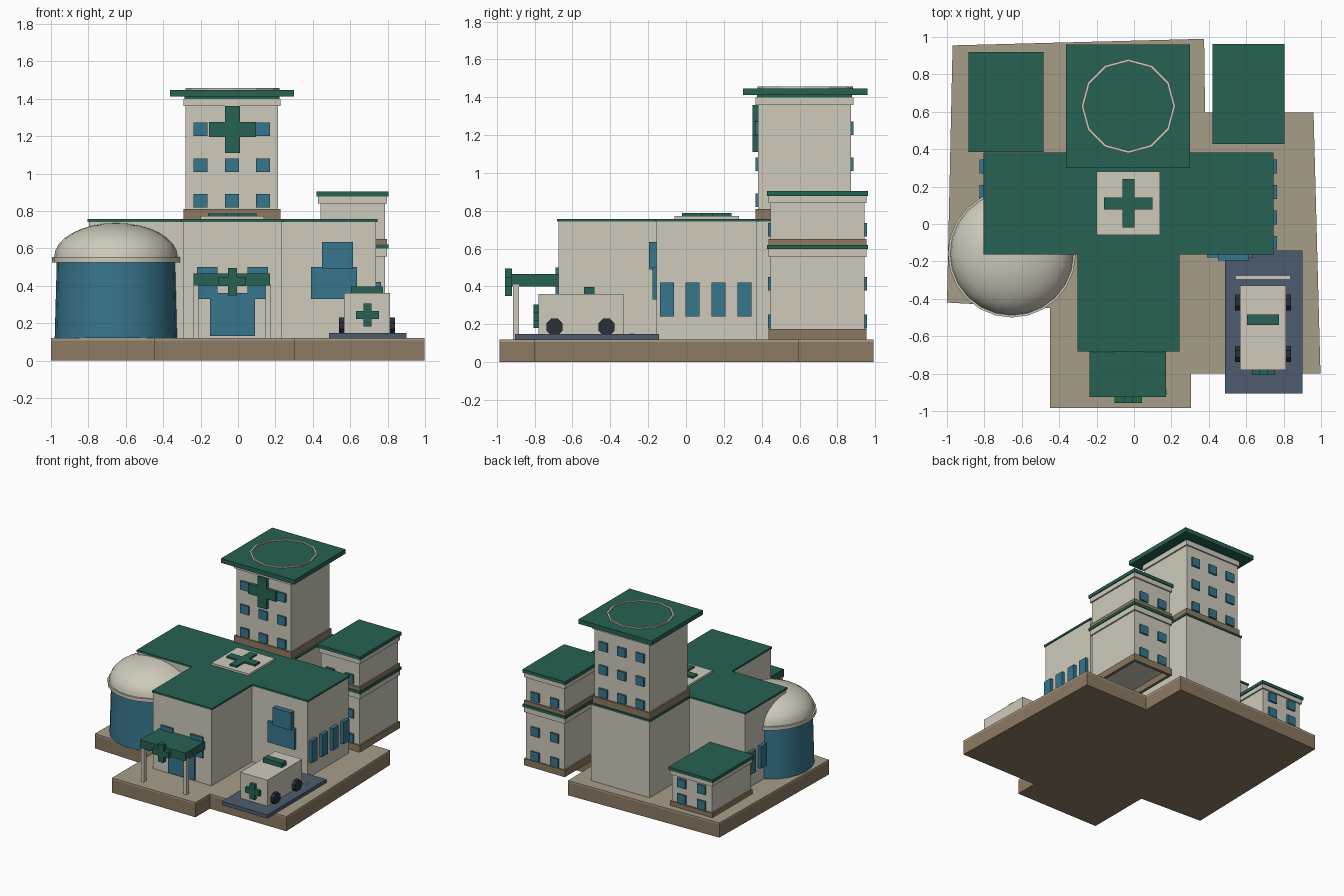
import bpy, bmesh, math

if "Cube" in bpy.data.objects:
    bpy.data.objects.remove(bpy.data.objects["Cube"])

COLORS = {
    "cream": (0.62, 0.60, 0.50), "green": (0.02, 0.12, 0.085), "blue": (0.038, 0.18, 0.262),
    "tan": (0.39, 0.34, 0.25), "brown": (0.26, 0.195, 0.122),
    "slate": (0.076, 0.107, 0.162), "dark": (0.021, 0.03, 0.038),
}
MATS = {}
for key, rgb in COLORS.items():
    MATS[key] = bpy.data.materials.new(key)
    MATS[key].diffuse_color = (*rgb, 1)


def finish(name, bm, mat):
    bmesh.ops.recalc_face_normals(bm, faces=bm.faces)
    me = bpy.data.meshes.new(name)
    bm.to_mesh(me)
    bm.free()
    me.materials.append(MATS[mat])
    ob = bpy.data.objects.new(name, me)
    bpy.context.collection.objects.link(ob)
    return ob


def box(name, x0, x1, y0, y1, z0, z1, mat):
    bm = bmesh.new()
    bmesh.ops.create_cube(bm, size=1)
    for v in bm.verts:
        v.co = (x1 if v.co.x > 0 else x0, y1 if v.co.y > 0 else y0, z1 if v.co.z > 0 else z0)
    return finish(name, bm, mat)


def prism(name, pts, z0, z1, mat, hole=None):
    """Extrude an outline upward; an optional matching inner outline makes it a ring."""
    bm = bmesh.new()
    outer = [bm.verts.new((x, y, z0)) for x, y in pts]
    if hole:
        inner = [bm.verts.new((x, y, z0)) for x, y in hole]
        n = len(pts)
        faces = [bm.faces.new((outer[i], outer[(i + 1) % n], inner[(i + 1) % n], inner[i]))
                 for i in range(n)]
    else:
        faces = [bm.faces.new(outer)]
    ext = bmesh.ops.extrude_face_region(bm, geom=faces, use_keep_orig=True)
    for v in ext["geom"]:
        if isinstance(v, bmesh.types.BMVert):
            v.co.z = z1
    return finish(name, bm, mat)


def rect(x0, x1, y0, y1):
    return [(x0, y0), (x1, y0), (x1, y1), (x0, y1)]


def plus_points(cx, cy, arm, w):
    a, b = arm, w
    p = [(b, a), (-b, a), (-b, b), (-a, b), (-a, -b), (-b, -b),
         (-b, -a), (b, -a), (b, -b), (a, -b), (a, b), (b, b)]
    return [(cx + x, cy + y) for x, y in p]


def wall_plus(name, cx, cz, arm, w, y0, y1):
    """Upright plus sign standing in the xz plane."""
    ob = prism(name, plus_points(cx, cz, arm, w), -y1, -y0, "green")
    for v in ob.data.vertices:
        x, y, z = v.co
        v.co = (x, -z, y)
    return ob


def lathe(name, cx, cy, profile, segs, mat):
    bm = bmesh.new()
    vs = [bm.verts.new((r, 0, z)) for r, z in profile]
    es = [bm.edges.new(p) for p in zip(vs, vs[1:])]
    bmesh.ops.spin(bm, geom=vs + es, cent=(0, 0, 0), axis=(0, 0, 1),
                   angle=math.tau, steps=segs, use_duplicate=False)
    bmesh.ops.remove_doubles(bm, verts=bm.verts, dist=1e-4)
    ob = finish(name, bm, mat)
    ob.location = (cx, cy, 0)
    bpy.context.view_layer.objects.active = ob
    ob.select_set(True)
    bpy.ops.object.shade_smooth_by_angle(angle=math.radians(35))
    ob.select_set(False)
    return ob


def block(name, x0, x1, y0, y1, z0, zb, zc, zr, z1, cols, rows, lip=0.02, size=0.075):
    """Storey with base trim, walls, cornice, overhanging roof, windows front and back."""
    t = 0.012
    prism(name + "_base_trim", rect(x0 - t, x1 + t, y0 - t, y1 + t), z0, zb, "brown",
          rect(x0 + t, x1 - t, y0 + t, y1 - t))
    box(name + "_walls", x0, x1, y0, y1, zb - 0.005, zr, "cream")
    box(name + "_cornice", x0 - t, x1 + t, y0 - t, y1 + t, zc, zr, "cream")
    box(name + "_roof", x0 - lip, x1 + lip, y0 - lip, y1 + lip, zr, z1, "green")
    for cx in cols:
        for cz in rows:
            for side, ya, yb in (("front", y0 - 0.014, y0 + 0.01), ("back", y1 - 0.01, y1 + 0.014)):
                box(f"{name}_{side}_window", cx - size / 2, cx + size / 2, ya, yb,
                    cz - 0.036, cz + 0.036, "blue")


# Ground slab with thin paved top
slab = [(-0.97, 0.955), (0.375, 0.99), (0.38, 0.595), (0.96, 0.595), (0.997, -0.80),
        (0.305, -0.80), (0.305, -0.985), (-0.45, -0.985), (-0.45, -0.45), (-1.0, -0.42)]
prism("ground_slab", slab, 0, 0.106, "brown")
prism("paving", slab, 0.106, 0.12, "tan")


# Cross-shaped main building
def cross_plan(e):
    xl, xr, wl, wr, yf, yb, y0, y1 = (-0.797 - e, 0.738 + e, -0.295 - e, 0.235 + e,
                                      -0.675 - e, 0.89 + e, -0.155 - e, 0.375 + e)
    return [(wl, yf), (wr, yf), (wr, y0), (xr, y0), (xr, y1), (wr, y1),
            (wr, yb), (wl, yb), (wl, y1), (xl, y1), (xl, y0), (wl, y0)]


prism("main_walls", cross_plan(0), 0.12, 0.742, "cream")
prism("main_roof", cross_plan(0.007), 0.742, 0.757, "green")
box("roof_pad", -0.20, 0.14, -0.06, 0.28, 0.757, 0.773, "cream")
prism("roof_plus", plus_points(-0.03, 0.11, 0.13, 0.032), 0.773, 0.787, "green")

# Main building windows and door
for cy in (-0.10, 0.035, 0.172, 0.308):
    box("right_wing_window", 0.73, 0.765, cy - 0.037, cy + 0.037, 0.24, 0.42, "blue")
    box("left_wing_window", -0.825, -0.79, cy - 0.037, cy + 0.037, 0.24, 0.42, "blue")
for x in (-0.22, 0.05):
    box("entrance_window", x, x + 0.11, -0.69, -0.66, 0.33, 0.50, "blue")
box("entrance_door", -0.15, 0.09, -0.69, -0.66, 0.13, 0.36, "blue")
box("wide_wing_window", 0.39, 0.635, -0.178, -0.15, 0.33, 0.50, "blue")
box("upper_wing_window", 0.45, 0.615, -0.195, -0.15, 0.49, 0.635, "blue")

# Entrance canopy
box("canopy", -0.237, 0.172, -0.925, -0.66, 0.40, 0.465, "green")
for x in (-0.225, 0.16):
    box("canopy_post", x - 0.013, x + 0.013, -0.915, -0.882, 0.12, 0.41, "cream")
wall_plus("canopy_plus", -0.03, 0.422, 0.073, 0.024, -0.957, -0.92)

# Tower with landing pad
block("tower", -0.28, 0.215, 0.38, 0.872, 0.757, 0.81, 1.36, 1.398, 1.412,
      (-0.20, -0.033, 0.133), (0.855, 1.045, 1.237), lip=0.006)
box("landing_pad", -0.363, 0.30, 0.30, 0.96, 1.411, 1.447, "green")


def ngon(r):
    return [(-0.03 + r * math.cos(i * math.pi / 6), 0.63 + r * math.sin(i * math.pi / 6))
            for i in range(12)]


prism("landing_ring", ngon(0.252), 1.445, 1.457, "cream", ngon(0.238))
wall_plus("tower_plus", -0.03, 1.235, 0.125, 0.04, 0.352, 0.385)

# Right annex in two stacked storeys, left annex in one
block("right_annex_lower", 0.44, 0.785, 0.447, 0.943, 0.12, 0.175, 0.555, 0.598, 0.62,
      (0.525, 0.70), (0.215, 0.415))
block("right_annex_upper", 0.44, 0.785, 0.447, 0.943, 0.62, 0.65, 0.84, 0.878, 0.905,
      (0.525, 0.70), (0.70,))
block("left_annex", -0.865, -0.505, 0.405, 0.90, 0.12, 0.157, 0.375, 0.41, 0.435,
      (-0.775, -0.595), (0.198, 0.325))

# Round hall with domed roof
lathe("round_hall", -0.653, -0.158, [(0, 0.12), (0.327, 0.12), (0.316, 0.53), (0, 0.53)], 24, "blue")
dome = [(0, 0.525), (0.342, 0.525), (0.342, 0.553)]
dome += [(0.33 * math.cos(a), 0.553 + 0.182 * math.sin(a))
         for a in (i * math.pi / 16 for i in range(8))] + [(0, 0.735)]
lathe("dome", -0.653, -0.158, dome, 24, "cream")

# Parking bay and rescue van
box("parking_bay", 0.487, 0.90, -0.905, -0.143, 0.118, 0.148, "slate")
box("bay_line", 0.545, 0.835, -0.293, -0.278, 0.147, 0.153, "cream")
box("van_body", 0.567, 0.812, -0.78, -0.33, 0.148, 0.36, "cream")
box("van_light_bar", 0.605, 0.775, -0.54, -0.483, 0.358, 0.397, "green")
wall_plus("van_plus", 0.692, 0.243, 0.062, 0.022, -0.807, -0.775)
for cy in (-0.695, -0.42):
    for cx in (0.558, 0.822):
        bm = bmesh.new()
        bmesh.ops.create_cone(bm, cap_ends=True, segments=8, radius1=0.047, radius2=0.047, depth=0.035)
        for v in bm.verts:
            x, y, z = v.co
            a = math.atan2(y, x) + math.pi / 8
            v.co = (cx + z, cy + 0.047 * math.cos(a), 0.186 + 0.047 * math.sin(a))
        finish("van_wheel", bm, "dark")

for m in bpy.data.materials:
    if m.users and not m.is_grease_pencil:
        m.use_nodes = True
        m.node_tree.nodes["Principled BSDF"].inputs["Base Color"].default_value = m.diffuse_color
